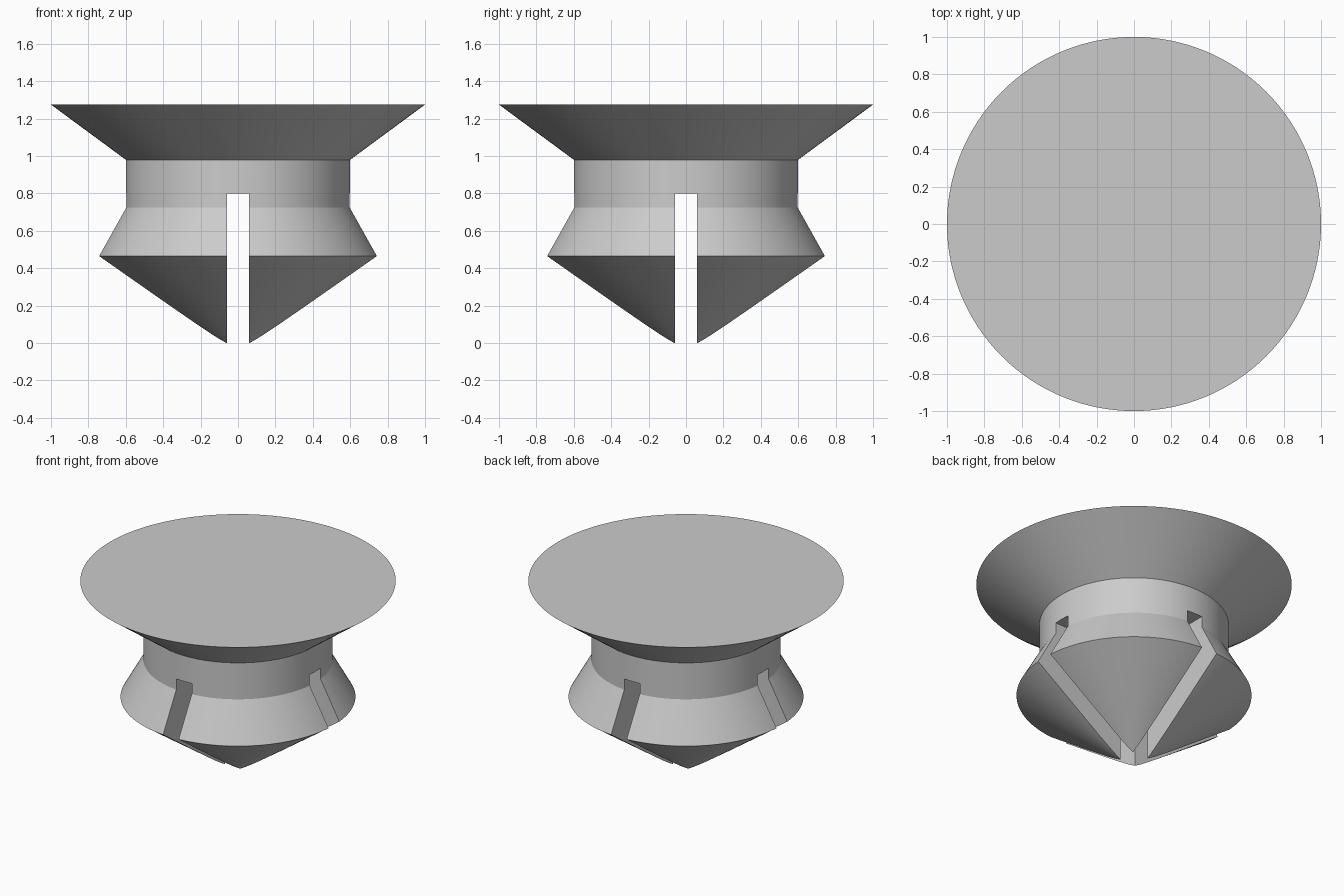
import bpy
import bmesh
import math

cube = bpy.data.objects.get("Cube")
if cube:
    bpy.data.objects.remove(cube, do_unlink=True)

# Plain grey material
grey = bpy.data.materials.new("plain_grey")
grey.use_nodes = True
colour = (0.6, 0.6, 0.6, 1)
grey.diffuse_color = colour
grey.node_tree.nodes["Principled BSDF"].inputs["Base Color"].default_value = colour

SEGMENTS = 128
SLOT_WIDTH = 0.12
SLOT_TOP = 0.8


def make_object(name, bm):
    bmesh.ops.recalc_face_normals(bm, faces=bm.faces)
    mesh = bpy.data.meshes.new(name)
    bm.to_mesh(mesh)
    bm.free()
    obj = bpy.data.objects.new(name, mesh)
    bpy.context.collection.objects.link(obj)
    mesh.materials.append(grey)
    return obj


def revolve(name, tip_z, profile):
    """Stack rings of (radius, height) above a pointed tip and cap the top."""
    bm = bmesh.new()
    tip = bm.verts.new((0, 0, tip_z))
    rings = []
    for radius, z in profile:
        angles = [2 * math.pi * i / SEGMENTS for i in range(SEGMENTS)]
        rings.append([bm.verts.new((radius * math.cos(a), radius * math.sin(a), z))
                      for a in angles])
    for i in range(SEGMENTS):
        j = (i + 1) % SEGMENTS
        bm.faces.new((tip, rings[0][j], rings[0][i]))
        for low, high in zip(rings, rings[1:]):
            bm.faces.new((low[i], low[j], high[j], high[i]))
    bm.faces.new(rings[-1])
    return make_object(name, bm)


def slot_cutter(name, size_x, size_y):
    bm = bmesh.new()
    bmesh.ops.create_cube(bm, size=1)
    bmesh.ops.scale(bm, vec=(size_x, size_y, 2), verts=bm.verts)
    bmesh.ops.translate(bm, vec=(0, 0, SLOT_TOP - 1), verts=bm.verts)
    return make_object(name, bm)


# Flared head, straight neck, tapered barb and pointed tip in one body
body = revolve("snap_plug_body", -0.06,
               [(0.745, 0.465), (0.6, 0.725), (0.6, 0.98), (1.0, 1.275)])

# Crossed slots splitting the lower body into four prongs
cutters = [slot_cutter("slot_cutter_x", 3, SLOT_WIDTH),
           slot_cutter("slot_cutter_y", SLOT_WIDTH, 3)]
bpy.context.view_layer.objects.active = body
for cutter in cutters:
    cut = body.modifiers.new(cutter.name, "BOOLEAN")
    cut.operation = "DIFFERENCE"
    cut.solver = "EXACT"
    cut.object = cutter
    bpy.ops.object.modifier_apply(modifier=cut.name)
    bpy.data.objects.remove(cutter, do_unlink=True)

# Smooth round walls with crisp rims and slot edges
bpy.ops.object.select_all(action="DESELECT")
body.select_set(True)
bpy.ops.object.shade_smooth_by_angle(angle=math.radians(25))
